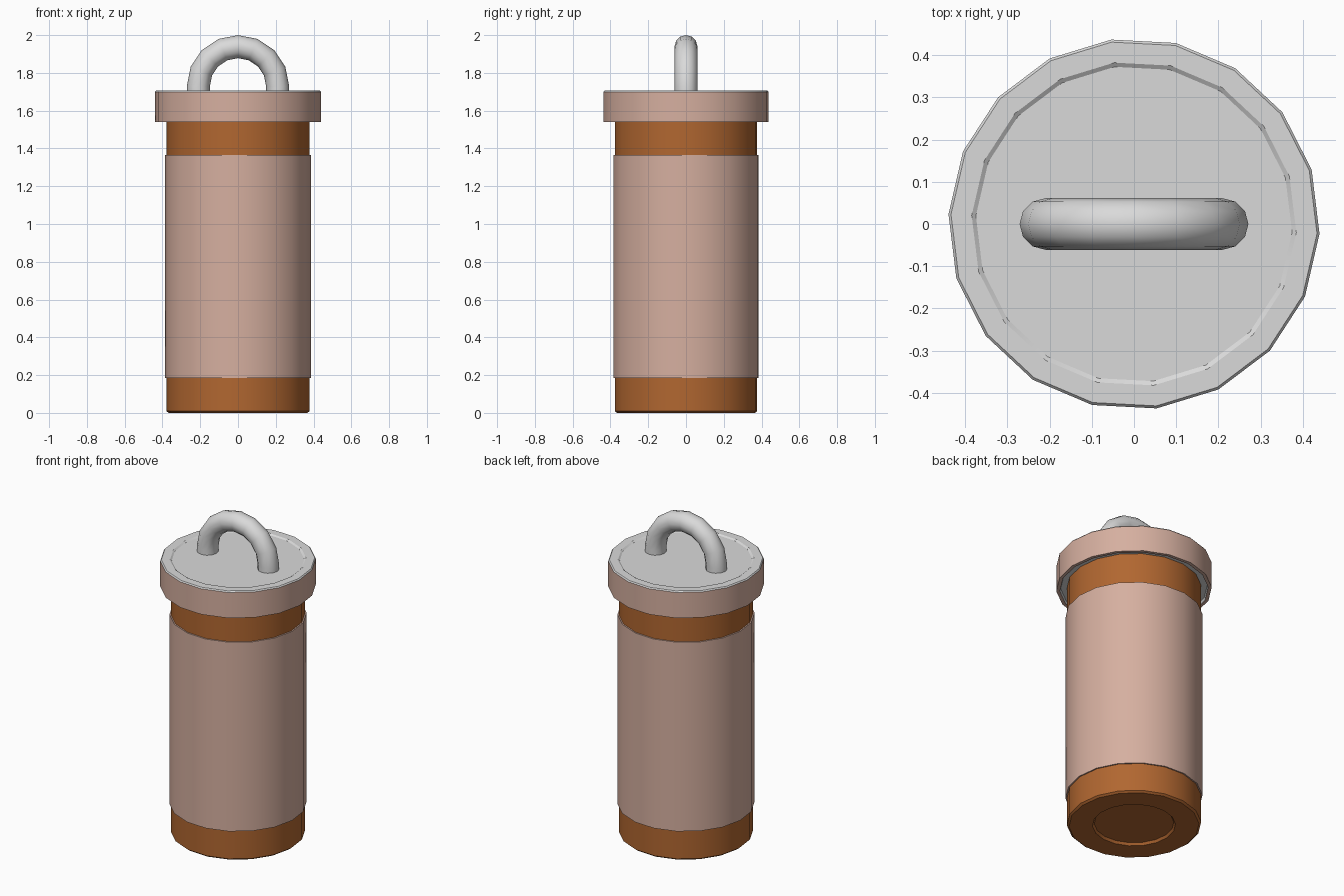
import bpy, bmesh, math

if "Cube" in bpy.data.objects:
    bpy.data.objects.remove(bpy.data.objects["Cube"])

SIDES = 18
PHASE = math.radians(-3)


def material(name, rgb):
    m = bpy.data.materials.new(name)
    m.diffuse_color = (*rgb, 1)
    m.use_nodes = True
    m.node_tree.nodes["Principled BSDF"].inputs["Base Color"].default_value = m.diffuse_color
    return m


amber = material("amber brown", (0.44, 0.135, 0.03))
pink = material("dusty pink", (0.67, 0.43, 0.35))
grey = material("light grey", (0.70, 0.70, 0.70))


def finish(name, bm, mats):
    bmesh.ops.recalc_face_normals(bm, faces=bm.faces)
    for f in bm.faces:
        f.smooth = True
    for e in bm.edges:  # keep rims crisp
        if len(e.link_faces) == 2 and e.calc_face_angle(0) > math.radians(35):
            e.smooth = False
    mesh = bpy.data.meshes.new(name)
    bm.to_mesh(mesh)
    bm.free()
    for m in mats:
        mesh.materials.append(m)
    ob = bpy.data.objects.new(name, mesh)
    bpy.context.collection.objects.link(ob)
    return ob


def skin(bm, rings, colours=None):
    """Join successive vertex rings with quads and cap both ends."""
    n = len(rings[0])
    for i, (a, b) in enumerate(zip(rings, rings[1:])):
        for k in range(n):
            f = bm.faces.new((a[k], a[(k + 1) % n], b[(k + 1) % n], b[k]))
            f.material_index = colours[i] if colours else 0
    for ring, idx in ((rings[0], 0), (rings[-1], 0)):
        bm.faces.new(ring).material_index = idx


def lathe(name, profile, mats, colours=None):
    bm = bmesh.new()
    rings = []
    for r, z in profile:
        angles = [PHASE + k * math.tau / SIDES for k in range(SIDES)]
        rings.append([bm.verts.new((r * math.cos(a), r * math.sin(a), z)) for a in angles])
    skin(bm, rings, colours)
    return finish(name, bm, mats)


# Jar body with a shallow recess in the base
lathe("jar_body", [(0.225, 0.015), (0.235, 0), (0.368, 0), (0.38, 0.01), (0.38, 1.56)], [amber])

# Label sleeve wrapped round the body
lathe("label_sleeve", [(0.388, 0.185), (0.388, 1.365)], [pink])

# Lid: grey disc with a pink side band, shallow dish on top and lip below
lathe("lid",
      [(0.36, 1.555), (0.415, 1.555), (0.42, 1.54), (0.44, 1.54),
       (0.44, 1.70), (0.434, 1.707), (0.385, 1.707), (0.375, 1.70)],
      [grey, pink], [0, 0, 1, 1, 0, 0, 0])

# Carrying loop: half circle with short straight legs sunk into the lid
MAJOR, TUBE, CENTRE = 0.21, 0.061, 1.729
path = [(MAJOR, 1.68, 0)]
path += [(MAJOR * math.cos(t), CENTRE + MAJOR * math.sin(t), t)
         for t in (i * math.pi / 8 for i in range(9))]
path += [(-MAJOR, 1.68, math.pi)]
bm = bmesh.new()
rings = []
for x, z, t in path:
    ring = []
    for k in range(12):
        a = k * math.tau / 12
        d = TUBE * math.cos(a)
        ring.append(bm.verts.new((x + d * math.cos(t), TUBE * math.sin(a), z + d * math.sin(t))))
    rings.append(ring)
skin(bm, rings)
finish("lid_loop", bm, [grey])
